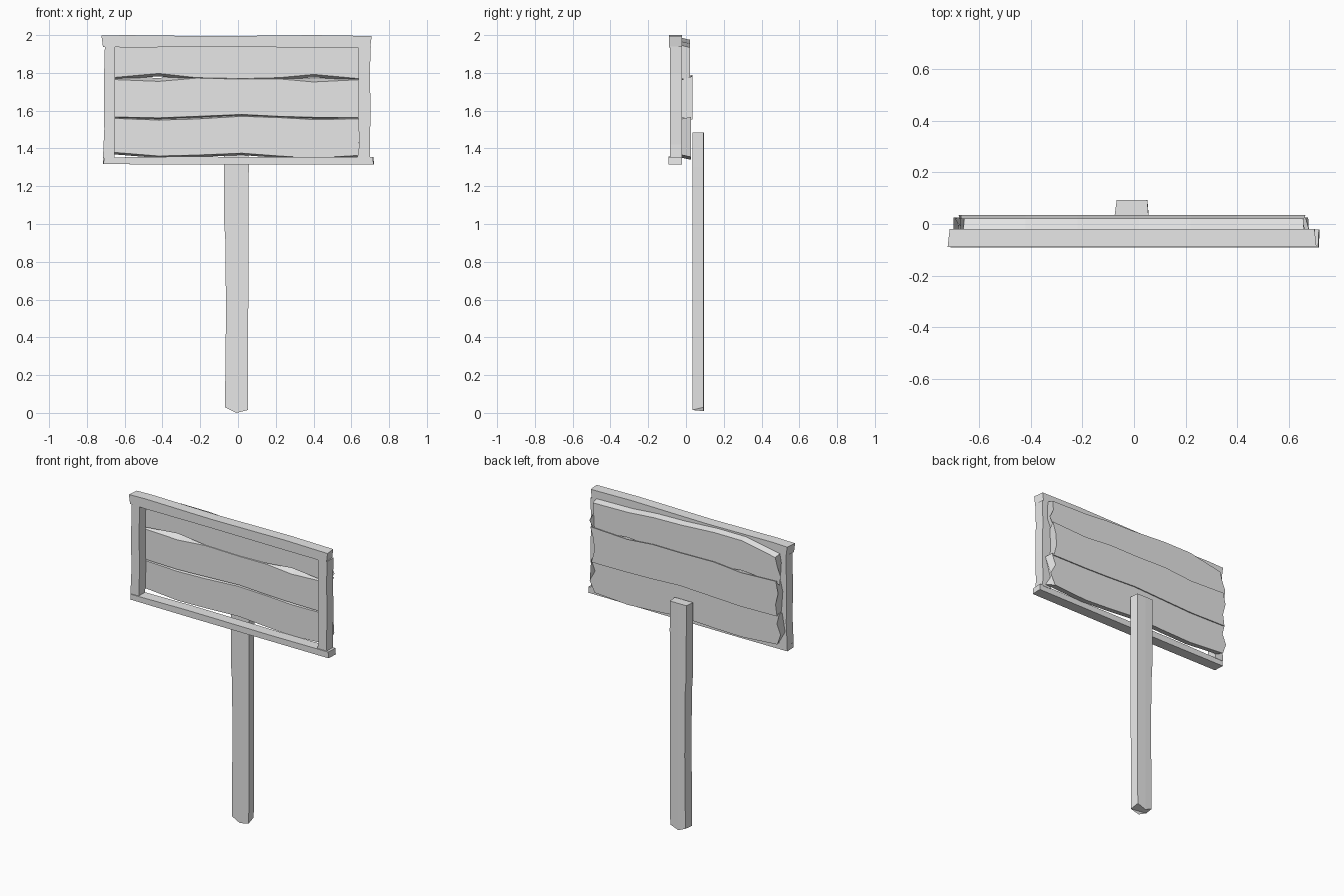
import bpy
import bmesh
import random

random.seed(4)
cube = bpy.data.objects.get("Cube")
if cube:
    bpy.data.objects.remove(cube, do_unlink=True)

grey = bpy.data.materials.new("weathered_grey")
grey.use_nodes = True
grey.diffuse_color = (0.8, 0.8, 0.8, 1)
grey.node_tree.nodes["Principled BSDF"].inputs["Base Color"].default_value = (0.8, 0.8, 0.8, 1)


def loft(name, rings):
    """Skin a row of point rings and cap both ends."""
    bm = bmesh.new()
    rows = [[bm.verts.new(p) for p in ring] for ring in rings]
    n = len(rows[0])
    for a, b in zip(rows, rows[1:]):
        for i in range(n):
            j = (i + 1) % n
            bm.faces.new((a[i], a[j], b[j], b[i]))
    bm.faces.new(rows[0][::-1])
    bm.faces.new(rows[-1])
    bmesh.ops.recalc_face_normals(bm, faces=bm.faces)
    mesh = bpy.data.meshes.new(name)
    bm.to_mesh(mesh)
    bm.free()
    mesh.materials.append(grey)
    obj = bpy.data.objects.new(name, mesh)
    bpy.context.collection.objects.link(obj)
    return obj


def beam(name, axis, stations, front, back, skew=0.0):
    """Hewn bar: stations are (position, low side, high side)."""
    rings = []
    for k, (t, lo, hi) in enumerate(stations):
        s = skew if k == 0 else -skew if k == len(stations) - 1 else 0
        pts = [(t, front, lo), (t + s, front, hi), (t, back, hi), (t - s, back, lo)]
        rings.append(pts if axis == "x" else [(c, y, a) for a, y, c in pts])
    return loft(name, rings)


# Three rough planks, described by their shared wavy edges
XS = [-0.68, -0.42, -0.22, 0.02, 0.22, 0.4, 0.66]
top_edge = [1.94, 1.985, 1.985, 1.97, 1.965, 1.95, 1.945]
gap_a_high = [1.775, 1.797, 1.775, 1.77, 1.775, 1.792, 1.77]
gap_a_low = [1.765, 1.755, 1.772, 1.767, 1.768, 1.752, 1.764]
gap_b_high = [1.567, 1.562, 1.57, 1.58, 1.57, 1.565, 1.563]
gap_b_low = [1.56, 1.55, 1.556, 1.57, 1.563, 1.553, 1.557]
bottom_edge = [1.38, 1.36, 1.365, 1.375, 1.36, 1.35, 1.365]


def plank(name, low, high, back, low_back, high_back):
    front = -0.02
    rings = []
    for k, x in enumerate(XS):
        end = -1 if k == 0 else 1 if k == len(XS) - 1 else 0
        l, h = low[k], high[k]
        lb, hb = l + low_back, h + high_back
        profile = [(front, l), (front, (l * 2 + h) / 3), (front, (l + h * 2) / 3), (front, h),
                   (back, hb), (back, (lb + hb * 2) / 3), (back, (lb * 2 + hb) / 3), (back, lb)]
        # Splintered ends
        rings.append([(x + end * random.uniform(-0.025, 0.02), y, z) for y, z in profile])
    return loft(name, rings)


plank("top_plank", gap_a_high, top_edge, 0.022, -0.015, -0.01)
plank("middle_plank", gap_b_high, gap_a_low, 0.035, -0.01, 0.018)
plank("bottom_plank", bottom_edge, gap_b_low, 0.026, -0.01, 0.01)

# Front frame rails and stiles
beam("top_rail", "x", [(-0.715, 1.938, 1.997), (-0.6, 1.935, 2.0), (-0.13, 1.937, 1.994),
                       (0.4, 1.935, 2.0), (0.7, 1.935, 1.995)], -0.09, -0.02, -0.008)
beam("bottom_rail", "x", [(-0.712, 1.317, 1.352), (-0.3, 1.315, 1.357),
                          (0.3, 1.316, 1.354), (0.717, 1.316, 1.356)], -0.092, -0.022, 0.003)
beam("right_stile", "z", [(1.35, -0.715, -0.655), (1.5, -0.708, -0.65),
                          (1.75, -0.71, -0.652), (1.94, -0.705, -0.65)], -0.086, -0.02)
beam("left_stile", "z", [(1.35, 0.632, 0.7), (1.42, 0.642, 0.698), (1.6, 0.635, 0.702),
                         (1.8, 0.637, 0.698), (1.94, 0.635, 0.703)], -0.086, -0.02)

# Post with a gentle bend and a chipped foot
post = [(0.03, -0.068, 0.053), (0.12, -0.068, 0.054), (0.5, -0.064, 0.054), (0.9, -0.066, 0.056),
        (1.0, -0.073, 0.056), (1.3, -0.075, 0.057), (1.485, -0.075, 0.056)]
rings = []
for z, lo, hi in post:
    mid = -0.01
    drop = 0.03 if z < 0.1 else 0
    rings.append([(lo, 0.034, z), (mid, 0.034, z - drop), (hi, 0.034, z - drop / 2),
                  (hi - 0.005, 0.093, z), (mid, 0.094, z - drop * 0.7), (lo + 0.008, 0.093, z)])
loft("post", rings)
